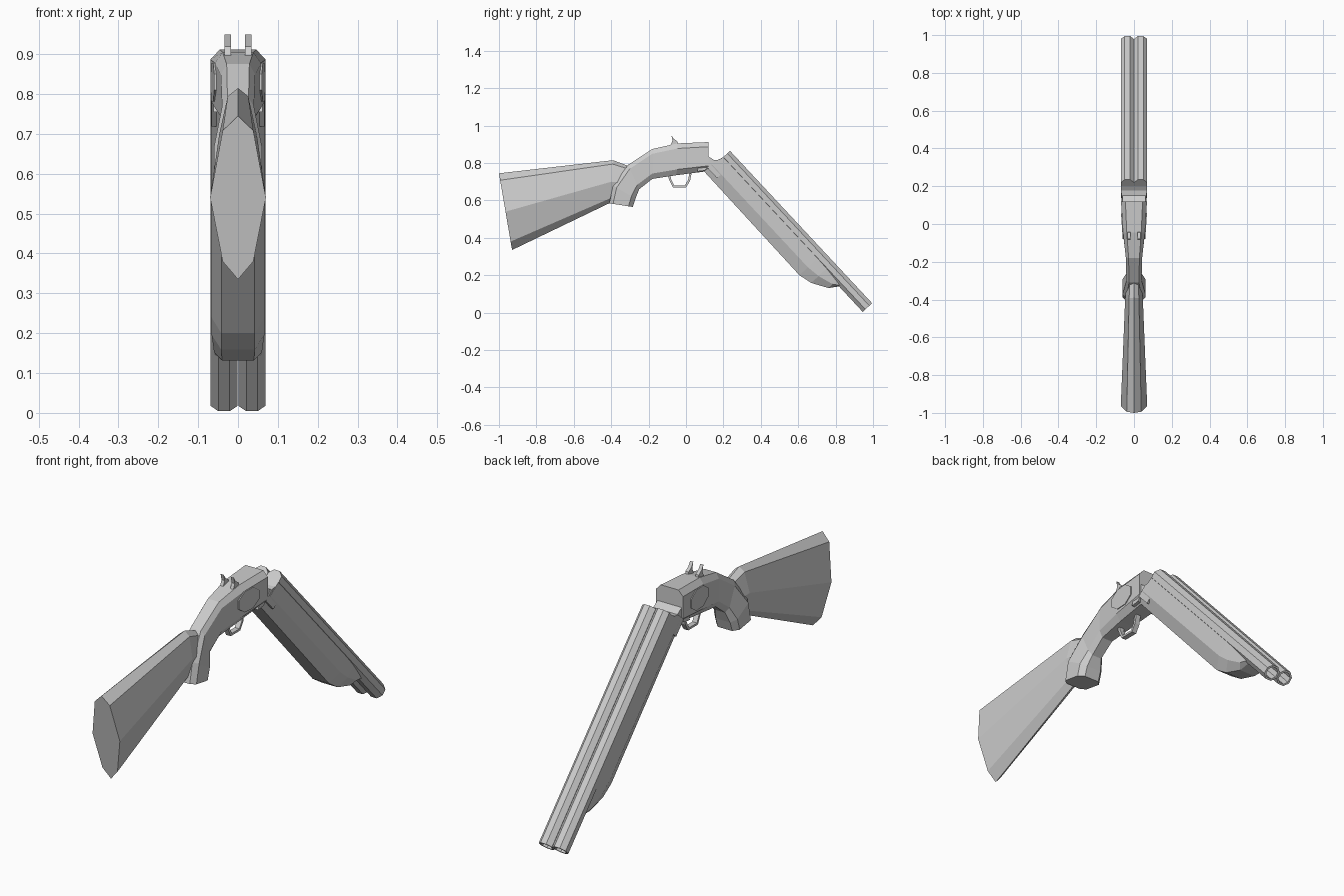
import bpy, bmesh, math
from mathutils import Vector

if "Cube" in bpy.data.objects:
    bpy.data.objects.remove(bpy.data.objects["Cube"])

grey = bpy.data.materials.new("plain_grey")
grey.use_nodes = True
colour = (0.6, 0.6, 0.6, 1)
grey.diffuse_color = colour
grey.node_tree.nodes["Principled BSDF"].inputs["Base Color"].default_value = colour


def loft(name, rings, closed=False):
    """Skin a list of rings of points; cap the ends unless the loop closes."""
    bm = bmesh.new()
    rows = [[bm.verts.new(p) for p in ring] for ring in rings]
    n = len(rows[0])
    pairs = list(zip(rows, rows[1:]))
    if closed:
        pairs.append((rows[-1], rows[0]))
    else:
        bm.faces.new(rows[0])
        bm.faces.new(rows[-1])
    for a, b in pairs:
        for i in range(n):
            j = (i + 1) % n
            bm.faces.new((a[i], a[j], b[j], b[i]))
    bmesh.ops.recalc_face_normals(bm, faces=bm.faces)
    mesh = bpy.data.meshes.new(name)
    bm.to_mesh(mesh)
    bm.free()
    mesh.materials.append(grey)
    obj = bpy.data.objects.new(name, mesh)
    bpy.context.collection.objects.link(obj)
    return obj


def mirrored(half):
    """Complete a half outline (x, a, b), dropping doubled points on the axis."""
    return half + [(-x, a, b) for x, a, b in reversed(half) if x > 0]


def section(top, bottom, width, shape):
    """Ring between a top and a bottom (y, z) point."""
    t, b = Vector(top), Vector(bottom)
    return mirrored([(x * width, *t.lerp(b, f)) for x, f in shape])


def plate(name, outline, x, half):
    """Side outline in (y, z), extruded across x."""
    return loft(name, [[(x + s * half, y, z) for y, z in outline] for s in (-1, 1)])


# Receiver, wrist and pistol grip
body_shape = [(0.66, 0), (1, 0.16), (1, 0.82), (0.62, 1)]
body = [((0.12, 0.912), (0.12, 0.757), 0.069),
        ((-0.045, 0.905), (-0.05, 0.735), 0.058),
        ((-0.18, 0.875), (-0.18, 0.715), 0.043),
        ((-0.31, 0.79), (-0.25, 0.66), 0.040),
        ((-0.39, 0.68), (-0.27, 0.61), 0.060),
        ((-0.41, 0.585), (-0.285, 0.565), 0.060)]
loft("receiver_and_grip", [section(*s, body_shape) for s in body])

# Shoulder stock
stock_shape = [(0, 0), (0.55, 0.09), (1, 0.5), (0.55, 0.89), (0, 1)]
stock = [((-1.0, 0.745), (-0.93, 0.335), 0.07),
         ((-0.39, 0.815), (-0.41, 0.585), 0.047),
         ((-0.31, 0.785), (-0.3, 0.6), 0.04)]
loft("stock", [section(*s, stock_shape) for s in stock])

# Hinge lug below the receiver front
plate("hinge_lug", [(0.08, 0.83), (0.12, 0.835), (0.152, 0.815), (0.1, 0.76), (0.06, 0.755)], 0, 0.062)

# Opened barrel group: s runs along the barrels, d runs below their top line
along = Vector((0, 0.682, -0.731))
down = Vector((0, -0.731, -0.682))
breech = Vector((0, 0.235, 0.865))


def place(x, s, d):
    return breech + along * s + down * d + Vector((x, 0, 0))


def octagon(x, s, radius):
    angles = [math.pi / 8 + i * math.pi / 4 for i in range(8)]
    return [place(x + radius * math.cos(a), s, 0.034 + radius * math.sin(a)) for a in angles]


for side, x in (("left", 0.035), ("right", -0.035)):
    loft(side + "_barrel", [octagon(x, s, r) for s, r in
                            ((0, 0.037), (1.114, 0.037), (1.114, 0.028), (0.95, 0.028))])

# Forend: s at top, s at bottom, half width, shoulder depth, belly half width, belly depth
forend = [(0, -0.024, 0.068, 0.12, 0.042, 0.176),
          (0.74, 0.74, 0.068, 0.12, 0.042, 0.182),
          (0.813, 0.813, 0.066, 0.11, 0.042, 0.164),
          (0.896, 0.896, 0.06, 0.085, 0.04, 0.115),
          (0.932, 0.932, 0.056, 0.057, 0.04, 0.062)]
rings = []
for s0, s1, w, shoulder, belly, depth in forend:
    half = [(w, s0, 0.045), (w, (s0 + s1) / 2, shoulder), (belly, s1, depth)]
    rings.append([place(*p) for p in mirrored(half)])
loft("forend", rings)

# Breech end block
plate("breech_block", [tuple(place(0, s, d).yz) for s, d in
                       ((0, 0.03), (0.06, 0.03), (0.06, 0.15), (-0.022, 0.15), (-0.02, 0.095), (0, 0.067))],
      0, 0.066)

# Hammers and octagonal side plates
for side, m in (("left", 1), ("right", -1)):
    plate(side + "_hammer", [(-0.079, 0.95), (-0.066, 0.93), (-0.045, 0.915), (-0.04, 0.89),
                             (-0.085, 0.89), (-0.072, 0.92)], m * 0.026, 0.008)
    disc = []
    for rise in (-0.004, 0.004):
        ring = []
        for i in range(8):
            a = math.pi / 8 + i * math.pi / 4
            y = -0.01 + 0.075 * math.cos(a)
            skin = 0.061 + 0.067 * y
            ring.append((m * (skin + rise), y, 0.83 + 0.052 * math.sin(a)))
        disc.append(ring)
    loft(side + "_side_plate", disc)

# Trigger guard
outer = [(-0.095, 0.745), (-0.092, 0.715), (-0.07, 0.67), (0.0, 0.67), (0.022, 0.705), (0.032, 0.755)]
centre = Vector((-0.035, 0.72))
guard = []
for p in outer + [(0.015, 0.765), (-0.07, 0.75)]:
    q = centre.lerp(Vector(p), 0.8)
    guard.append([(-0.012, *p), (0.012, *p), (0.012, *q), (-0.012, *q)])
loft("trigger_guard", guard, closed=True)
